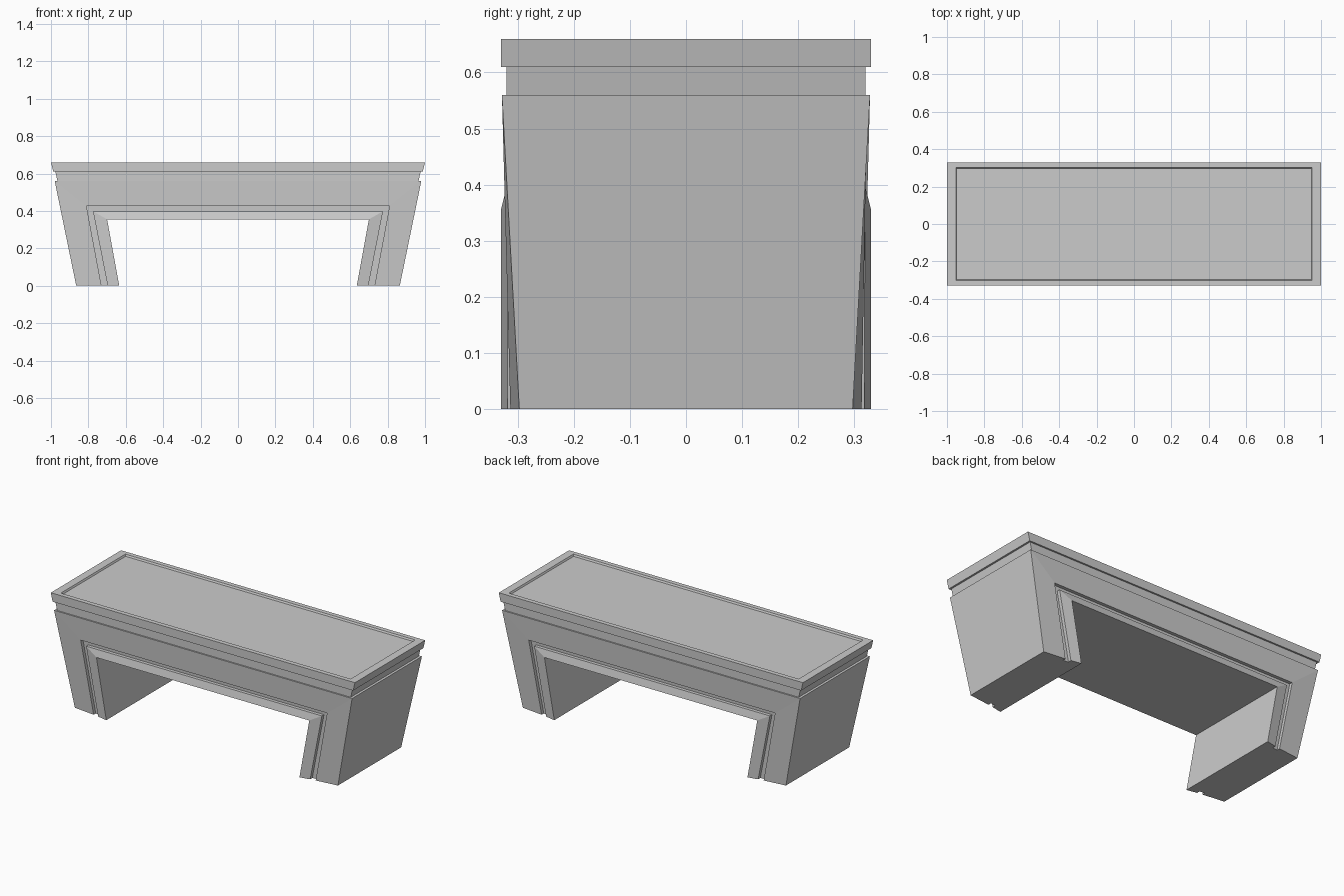
import bpy, bmesh

if "Cube" in bpy.data.objects:
    bpy.data.objects.remove(bpy.data.objects["Cube"])


def make_object(name, bm):
    bmesh.ops.recalc_face_normals(bm, faces=bm.faces)
    me = bpy.data.meshes.new(name)
    bm.to_mesh(me)
    bm.free()
    ob = bpy.data.objects.new(name, me)
    bpy.context.collection.objects.link(ob)
    return ob


def stacked_rects(name, rings):
    """Loft rectangles given as (half x, half y, z), capped at both ends."""
    bm = bmesh.new()
    loops = [[bm.verts.new((sx * hx, sy * hy, z))
              for sx, sy in ((-1, -1), (1, -1), (1, 1), (-1, 1))]
             for hx, hy, z in rings]
    for a, b in zip(loops, loops[1:]):
        for i in range(4):
            j = (i + 1) % 4
            bm.faces.new((a[i], a[j], b[j], b[i]))
    bm.faces.new(loops[0])
    bm.faces.new(loops[-1])
    return make_object(name, bm)


def arch_body(name, rows):
    """Loft arch lines (foot x, foot y, corner x, corner y, corner z) front to back."""
    rows = [r + (-1,) for r in rows] + [r + (1,) for r in reversed(rows)]
    bm = bmesh.new()
    arches = []
    for fx, fy, cx, cy, cz, s in rows:
        pts = ((-fx, s * fy, 0), (-cx, s * cy, cz), (cx, s * cy, cz), (fx, s * fy, 0))
        arches.append([bm.verts.new(p) for p in pts])
    n = len(arches)
    for k in range(n):
        a, b = arches[k], arches[(k + 1) % n]
        for i in range(3):
            bm.faces.new((a[i], a[i + 1], b[i + 1], b[i]))
    # undersides of the two legs
    bm.faces.new([a[0] for a in arches])
    bm.faces.new([a[3] for a in arches])
    return make_object(name, bm)


# body with tapered legs, a groove and a raised border around the opening
groove = 0.02
arch_body("bench_body", [
    (0.865, 0.297, 0.98, 0.328, 0.56),
    (0.73, 0.313, 0.81, 0.3205, 0.425),
    (0.73, 0.313 - groove, 0.81, 0.3205 - groove, 0.425),
    (0.697, 0.318 - groove, 0.775, 0.319 - groove, 0.398),
    (0.697, 0.318, 0.775, 0.319, 0.398),
    (0.635, 0.33, 0.70, 0.33, 0.355),
])

# recessed band under the seat
stacked_rects("neck_band", [(0.965, 0.32, 0.56), (0.977, 0.32, 0.61)])

# seat slab with a shallow sunken panel on top
stacked_rects("seat_slab", [
    (0.988, 0.33, 0.61), (1.0, 0.33, 0.66),
    (0.953, 0.303, 0.66), (0.948, 0.298, 0.65),
])
